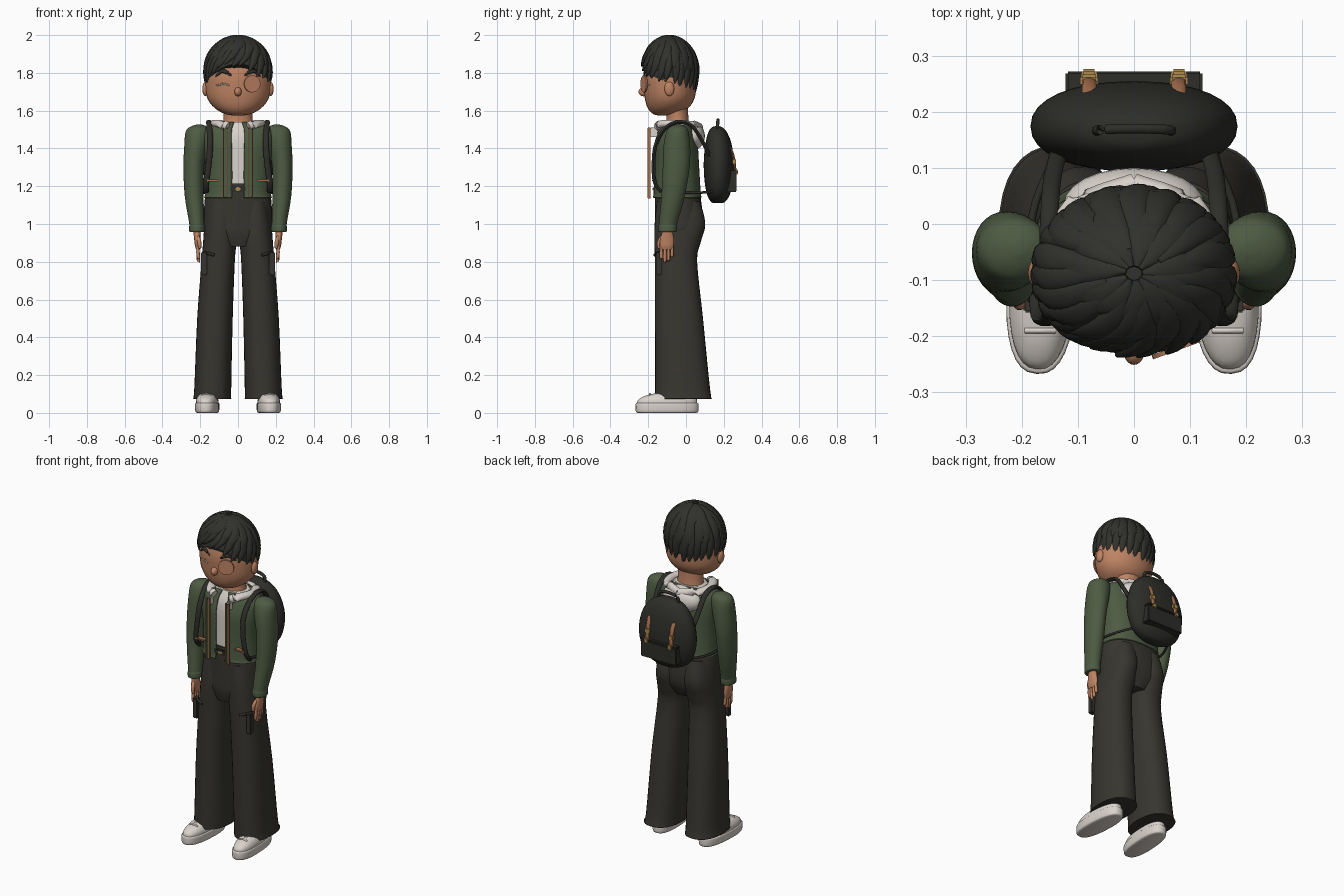
import bpy, bmesh, math, random
from math import sin, cos, pi, radians
from mathutils import Vector, Matrix

random.seed(4)
cube = bpy.data.objects.get("Cube")
if cube:
    bpy.data.objects.remove(cube, do_unlink=True)


def material(name, r, g, b):
    m = bpy.data.materials.new(name)
    m.use_nodes = True
    m.diffuse_color = (r, g, b, 1)
    bsdf = next(n for n in m.node_tree.nodes if n.type == 'BSDF_PRINCIPLED')
    bsdf.inputs["Base Color"].default_value = (r, g, b, 1)
    bsdf.inputs["Roughness"].default_value = 0.8
    return m


SKIN = material("skin", .52, .23, .125)
HAIR = material("black hair", .03, .03, .026)
GREEN = material("olive jacket", .075, .105, .055)
PANTS = material("charcoal cloth", .038, .036, .029)
PACK = material("black canvas", .026, .026, .022)
WHITE = material("off white", .70, .65, .60)
TRIM = material("copper trim", .36, .15, .07)
GOLD = material("brass", .42, .26, .08)


def finish(name, bm, mat, mirror=False, angle=50):
    bmesh.ops.recalc_face_normals(bm, faces=bm.faces)
    me = bpy.data.meshes.new(name)
    bm.to_mesh(me)
    bm.free()
    me.materials.append(mat)
    ob = bpy.data.objects.new(name, me)
    bpy.context.collection.objects.link(ob)
    if mirror:
        ob.modifiers.new("mirror", 'MIRROR')
    bpy.ops.object.select_all(action='DESELECT')
    ob.select_set(True)
    bpy.context.view_layer.objects.active = ob
    bpy.ops.object.shade_smooth_by_angle(angle=radians(angle))
    return ob


def spline(rows, steps=4):
    """Smooth interpolation through a list of equal-length tuples."""
    out = []
    for i in range(len(rows) - 1):
        p0, p1, p2 = rows[max(i - 1, 0)], rows[i], rows[i + 1]
        p3 = rows[min(i + 2, len(rows) - 1)]
        for k in range(steps):
            t = k / steps
            out.append([b + t * (c - a) / 2 + t * t * (a - 2.5 * b + 2 * c - d / 2)
                        + t ** 3 * (1.5 * (b - c) + (d - a) / 2)
                        for a, b, c, d in zip(p0, p1, p2, p3)])
    return out + [list(rows[-1])]


def bridge(bm, loops, closed=True, caps=True):
    n = len(loops[0])
    for a, b in zip(loops, loops[1:]):
        for i in range(n if closed else n - 1):
            j = (i + 1) % n
            bm.faces.new((a[i], a[j], b[j], b[i]))
    if caps and closed:
        bm.faces.new(loops[0])
        bm.faces.new(loops[-1])


def loft(name, rings, mat, mirror=False, power=2, gap=0, seg=32, turn=None):
    """Stack of superellipse rings: centre x, centre y, z, radius x, radius y."""
    bm, loops = bmesh.new(), []
    for x, y, z, rx, ry in spline(rings):
        loop = []
        for i in range(seg):
            a = -pi / 2 + gap + (2 * pi - 2 * gap) * i / (seg - 1 if gap else seg)
            c, s = cos(a), sin(a)
            loop.append(bm.verts.new((x + rx * math.copysign(abs(c) ** (2 / power), c),
                                      y + ry * math.copysign(abs(s) ** (2 / power), s), z)))
        loops.append(loop)
    bridge(bm, loops, closed=not gap)
    if turn:
        bmesh.ops.rotate(bm, verts=bm.verts, cent=(rings[0][0], rings[0][1], 0),
                         matrix=Matrix.Rotation(turn, 3, 'Z'))
    return finish(name, bm, mat, mirror)


def ball(name, loc, size, mat, mirror=False):
    bm = bmesh.new()
    bmesh.ops.create_uvsphere(bm, u_segments=24, v_segments=14, radius=1,
                              matrix=Matrix.LocRotScale(Vector(loc), None, Vector(size)))
    return finish(name, bm, mat, mirror)


def box(name, lo, hi, mat, mirror=False, bevel=.004):
    bm = bmesh.new()
    lo, hi = Vector(lo), Vector(hi)
    bmesh.ops.create_cube(bm, size=1, matrix=Matrix.LocRotScale((lo + hi) / 2, None, hi - lo))
    if bevel:
        bmesh.ops.bevel(bm, geom=bm.edges[:], offset=bevel, segments=2, affect='EDGES')
    return finish(name, bm, mat, mirror)


def tube(name, pts, r, mat, mirror=False, flat=1.0, taper=0, seg=10):
    """Swept tube; flat squashes it along the second frame axis."""
    bm, loops = bmesh.new(), []
    path = [Vector(p) for p in spline(pts)]
    for i, p in enumerate(path):
        t = (path[min(i + 1, len(path) - 1)] - path[max(i - 1, 0)]).normalized()
        u = Vector((1, 0, 0)) if abs(t.x) < .8 else Vector((0, 0, 1))
        u = (u - t * u.dot(t)).normalized()
        v = t.cross(u)
        k = r * (1 - taper * abs(2 * i / (len(path) - 1) - 1) ** 2)
        loops.append([bm.verts.new(p + u * k * cos(2 * pi * j / seg) + v * k * flat * sin(2 * pi * j / seg))
                      for j in range(seg)])
    bridge(bm, loops)
    return finish(name, bm, mat, mirror)


# Trousers
loft("trouser_hips", [(0, -.05, .88, .09, .10), (0, -.04, .95, .175, .125), (0, -.037, 1.03, .18, .128),
                      (0, -.043, 1.13, .176, .122), (0, -.046, 1.215, .158, .117)], PANTS, power=2.3)
loft("trouser_leg", [(.138, -.012, .075, .103, .152), (.134, -.018, .12, .098, .146),
                     (.122, -.037, .5, .094, .127), (.105, -.053, .8, .088, .112),
                     (.097, -.045, .9, .088, .122), (.093, -.032, 1.0, .084, .134),
                     (.088, -.04, 1.12, .07, .115)], PANTS, True, 2.3)
box("belt_loop", (-.045, -.172, 1.17), (.045, -.158, 1.2), PACK)
box("belt_buckle", (-.012, -.177, 1.175), (.012, -.168, 1.195), GOLD)
box("thigh_pocket", (.165, -.158, .73), (.197, -.13, .85), PANTS, True)
tube("pocket_flap", [(.125, -.165, .835), (.16, -.155, .845), (.185, -.13, .85)], .008, PACK, True)

# Shoes
loft("shoe_sole", [(.163, -.1, 0, .052, .155), (.163, -.1, .008, .061, .166),
                   (.163, -.1, .045, .063, .167), (.163, -.1, .052, .058, .162)], WHITE, True, 2.5, turn=.06)
loft("shoe_upper", [(.163, -.1, .045, .058, .160), (.163, -.097, .07, .057, .155),
                    (.163, -.082, .093, .046, .128), (.163, -.06, .105, .03, .09)], WHITE, True, 2.4, turn=.06)
for k in range(4):
    y = -.19 + .025 * k
    tube("shoe_lace", [(.14, y, .093), (.167, y, .1), (.194, y, .093)], .005, WHITE, True)

# Shirt, jacket and zip bands
loft("shirt", [(0, -.045, 1.14, .15, .108), (0, -.045, 1.3, .15, .108),
               (0, -.05, 1.46, .15, .1), (0, -.045, 1.54, .09, .07)], WHITE, power=2.4)
jacket = loft("jacket", [(0, -.047, 1.14, .18, .13), (0, -.047, 1.17, .174, .125), (0, -.05, 1.3, .172, .12),
                         (0, -.053, 1.42, .185, .115), (0, -.05, 1.5, .18, .095),
                         (0, -.045, 1.54, .12, .077)], GREEN, power=2.4, gap=.13, seg=48)
jacket.modifiers.new("thickness", 'SOLIDIFY').thickness = .008
box("zip_band", (.055, -.197, 1.14), (.074, -.189, 1.505), GREEN, True, .002)
for x in (.052, .073):
    box("zip_edge", (x, -.203, 1.135), (x + .007, -.187, 1.51), TRIM, True, .002)
box("zip_lining", (.058, -.19, 1.46), (.072, -.15, 1.51), WHITE, True)
box("pocket_zip", (.10, -.18, 1.225), (.165, -.15, 1.235), TRIM, True, .002)

# Collar and hood
tube("collar", [(.055, -.15, 1.515), (.095, -.125, 1.53), (.125, -.05, 1.53), (.10, .03, 1.525),
                (0, .07, 1.51)], .026, WHITE, True, flat=.8)
ball("hood", (0, .035, 1.465), (.125, .065, .075), WHITE)

# Sleeves
loft("sleeve", [(.205, -.042, 1.527, .012, .012), (.208, -.043, 1.515, .044, .04), (.213, -.045, 1.49, .064, .058),
                (.222, -.048, 1.42, .062, .070), (.235, -.052, 1.3, .054, .071), (.232, -.068, 1.15, .05, .062),
                (.22, -.092, 1.02, .041, .05), (.217, -.098, .985, .039, .047)], GREEN, True)
loft("cuff", [(.217, -.098, .957, .036, .044), (.217, -.098, .963, .041, .049),
              (.217, -.097, .99, .041, .049), (.218, -.096, 1.0, .036, .044)], GREEN, True)

# Hands
loft("palm", [(.212, -.102, .865, .01, .03), (.213, -.102, .885, .015, .037), (.215, -.1, .92, .017, .036),
              (.217, -.098, .965, .02, .026)], SKIN, True)
for k, tip in enumerate((.815, .80, .805, .825)):
    y = -.131 + .019 * k
    tube("finger", [(.213, y, .89), (.212, y, .85), (.209, y, tip + .006), (.209, y, tip)],
         .0095, SKIN, True, taper=.4, seg=8)
tube("thumb", [(.212, -.125, .935), (.205, -.142, .905), (.202, -.143, .87)], .011, SKIN, True, taper=.4)

# Head, neck and ears
loft("neck", [(0, -.045, 1.49, .088, .07), (0, -.045, 1.56, .076, .058), (0, -.05, 1.64, .078, .06)], SKIN)
loft("head", [(0, -.12, 1.575, .03, .03), (0, -.11, 1.585, .075, .068), (0, -.095, 1.615, .125, .108),
              (0, -.087, 1.66, .16, .13), (0, -.085, 1.72, .173, .139), (0, -.085, 1.80, .172, .14),
              (0, -.085, 1.88, .14, .115), (0, -.085, 1.95, .06, .05)], SKIN)
ball("ear", (.173, -.088, 1.715), (.016, .026, .038), SKIN, True)


def face(x, z, out=.0):
    return (x, -.086 - (.137 - .9 * max(0, 1.70 - z) ** 1.3) * math.sqrt(1 - (x / .175) ** 2) - out, z)


# Facial features
ball("nose", face(0, 1.7, .002), (.019, .026, .024), SKIN)
tube("eyebrow", [face(.035, 1.785), face(.06, 1.803), face(.085, 1.808), face(.118, 1.782)],
     .011, HAIR, True, taper=.6)
tube("eyelid", [face(.045, 1.733), face(.075, 1.74), face(.11, 1.733)], .004, WHITE, True, taper=.5)
tube("lash", [face(.045, 1.74), face(.075, 1.748), face(.115, 1.738)], .003, TRIM, True, taper=.5)
tube("moustache", [face(.008, 1.672), face(.035, 1.67), face(.058, 1.655)], .0035, HAIR, True, taper=.6)
tube("lips", [face(-.03, 1.645), face(0, 1.648), face(.03, 1.645)], .006, SKIN, taper=.6)
tube("chin_beard", [face(0, 1.655), face(0, 1.635), face(0, 1.612)], .005, HAIR, taper=.5)
disc = bmesh.new()
bmesh.ops.create_cone(disc, cap_ends=True, segments=28, radius1=.045, radius2=.045, depth=.008,
                      matrix=Matrix.Translation((.075, -.222, 1.742)) @ Matrix.Rotation(.35, 4, 'Z')
                      @ Matrix.Rotation(pi / 2, 4, 'X'))
finish("eye_disc", disc, SKIN, angle=30)


# Hair: overlapping tapered locks that run from the crown to the hairline
def scalp(a, phi, lift):
    low = max(0, phi - pi / 2)
    r = sin(phi) if not low else 1 - .3 * low * low
    z = 1.80 + (.18 + lift) * cos(phi) if not low else 1.80 - .18 * low
    return Vector((r * (.170 + lift) * cos(a), -.088 + r * (.143 + lift) * sin(a), z))


def hair_end(a):
    front, back = max(0, -sin(a)), max(0, sin(a))
    z = 1.742 + .095 * front ** 2.2 - .062 * back ** .7
    return math.acos((z - 1.80) / .18) if z > 1.80 else pi / 2 + (1.80 - z) / .18


def lock(bm, a0, start, stop, width, lift):
    loops = []
    for i in range(11):
        t = i / 10
        phi = start + (stop - start) * t
        a = a0 - .5 * max(0, -sin(a0)) * (t - .5) + .12 * sin(3 * t)
        w = width * (.35 + .65 * sin(pi * min(t * 1.25, 1) * .5)) * (1 - max(0, t - .6) ** 2 * 5)
        loop = []
        for j in range(10):
            b = 2 * pi * j / 10
            da = w * cos(b) / max(.2, sin(min(phi, pi / 2)))
            loop.append(bm.verts.new(scalp(a + da, phi, lift + .011 * sin(b) * (1 - .5 * t ** 4))))
        loops.append(loop)
    bridge(bm, loops)


cap = bmesh.new()
cap_loops = []
for i in range(1, 15):
    cap_loops.append([cap.verts.new(scalp(a, hair_end(a) * .96 * i / 14, .006))
                      for a in (2 * pi * j / 48 for j in range(48))])
bridge(cap, cap_loops)
finish("hair_cap", cap, HAIR)
locks = bmesh.new()
for count, start, reach, width, lift in ((26, .45, 1.0, .15, .006), (19, .28, .74, .19, .01), (11, .08, .42, .2, .011)):
    for k in range(count):
        a = 2 * pi * (k + random.uniform(-.2, .2)) / count + count
        lock(locks, a, start, hair_end(a) * reach * random.uniform(.95, 1.03), width, lift)
finish("hair_locks", locks, HAIR)

# Backpack
loft("backpack", [(0, .17, 1.11, .03, .02), (0, .17, 1.12, .085, .04), (0, .172, 1.16, .145, .062),
                  (0, .174, 1.24, .178, .077), (0, .174, 1.33, .183, .08), (0, .172, 1.42, .158, .07),
                  (0, .168, 1.48, .115, .052), (0, .165, 1.51, .065, .03), (0, .165, 1.518, .02, .01)],
     PACK, power=2.2)
box("pack_pocket", (-.12, .2, 1.17), (.12, .268, 1.27), PACK)
box("pocket_lid", (-.122, .2, 1.268), (.122, .272, 1.282), PACK)
tube("pack_handle", [(-.065, .165, 1.49), (-.06, .168, 1.535), (0, .17, 1.55), (.06, .168, 1.535),
                     (.065, .165, 1.49)], .009, PACK)
tube("buckle_strap", [(.08, .222, 1.42), (.08, .245, 1.38), (.08, .256, 1.33), (.08, .262, 1.27)],
     .013, TRIM, True, flat=.5)
box("buckle", (.064, .245, 1.315), (.096, .266, 1.345), GOLD, True)
box("lid_clasp", (.066, .25, 1.262), (.094, .276, 1.288), GOLD, True)
tube("shoulder_strap", [(.17, -.13, 1.17), (.168, -.165, 1.22), (.155, -.172, 1.32), (.148, -.16, 1.42),
                        (.15, -.115, 1.5), (.153, -.045, 1.54), (.15, .03, 1.52), (.145, .085, 1.44),
                        (.135, .125, 1.36)], .016, PACK, True, flat=.65)
tube("lower_strap", [(.17, -.13, 1.18), (.185, -.05, 1.17), (.175, .04, 1.165), (.13, .14, 1.17)],
     .007, PACK, True)
